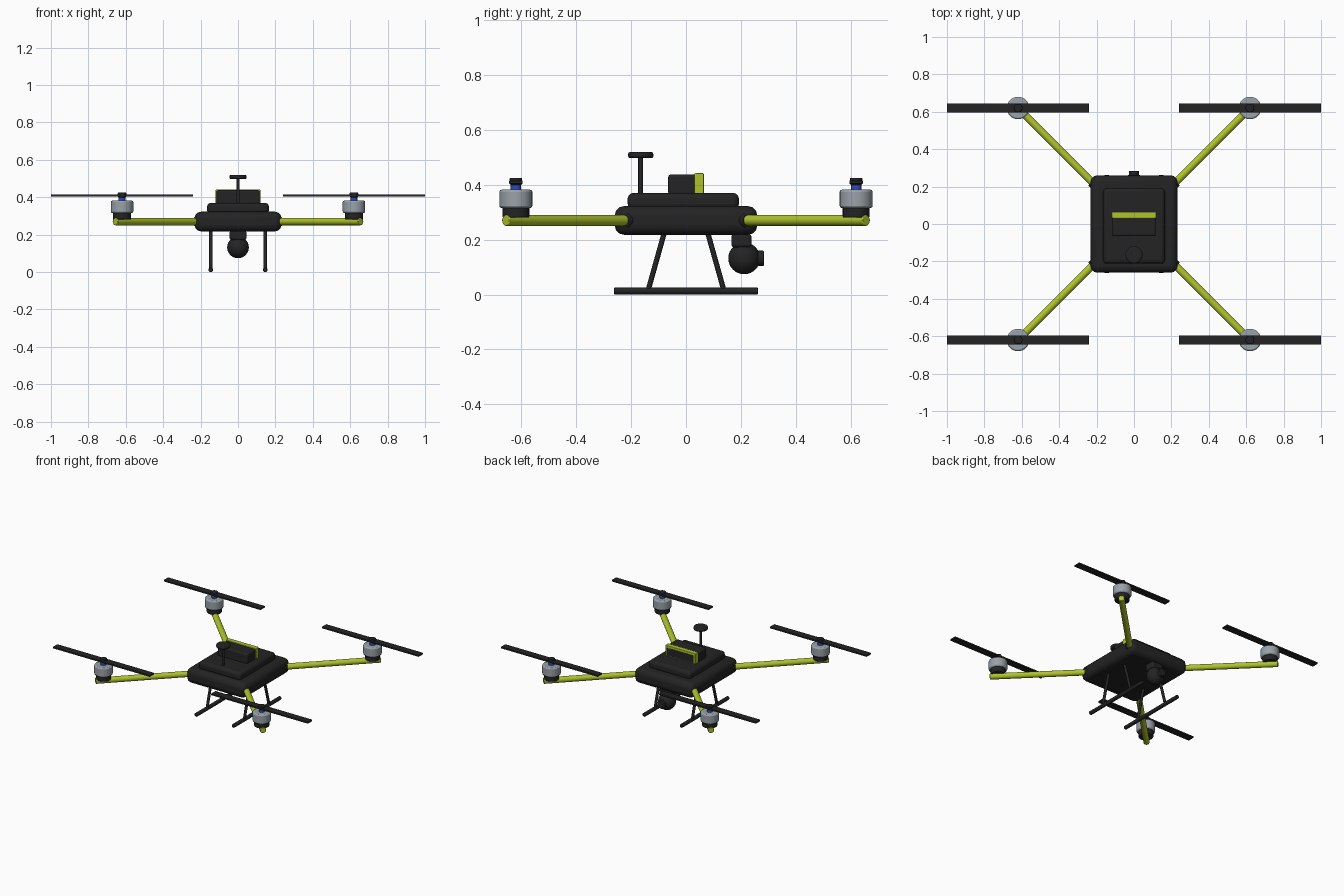
import bpy
from math import pi
from mathutils import Vector

cube = bpy.data.objects.get("Cube")
if cube:
    bpy.data.objects.remove(cube, do_unlink=True)


def material(name, rgb):
    m = bpy.data.materials.new(name)
    m.use_nodes = True
    m.diffuse_color = (*rgb, 1)
    m.node_tree.nodes["Principled BSDF"].inputs["Base Color"].default_value = (*rgb, 1)
    return m


BLACK = material("matte black", (0.017, 0.017, 0.017))
LIME = material("lime", (0.43, 0.55, 0.025))
GREY = material("metal grey", (0.32, 0.36, 0.4))
BLUE = material("blue", (0.025, 0.07, 0.5))


def finish(name, mat, bevel=0, segments=3):
    o = bpy.context.object
    o.name = name
    o.data.materials.append(mat)
    bpy.ops.object.transform_apply(location=False, rotation=False, scale=True)
    bpy.ops.object.shade_smooth_by_angle(angle=0.6)
    if bevel:
        b = o.modifiers.new("Bevel", "BEVEL")
        b.width = bevel
        b.segments = segments
        b.limit_method = "ANGLE"
        b.angle_limit = 0.7
    return o


def box(name, mat, centre, size, bevel=0):
    bpy.ops.mesh.primitive_cube_add(size=1, location=centre)
    bpy.context.object.scale = size
    return finish(name, mat, bevel)


def rod(name, mat, start, end, radius, bevel=0, sides=24):
    a, b = Vector(start), Vector(end)
    d = b - a
    bpy.ops.mesh.primitive_cylinder_add(
        vertices=sides, radius=radius, depth=d.length, location=(a + b) / 2,
        rotation=d.to_track_quat("Z", "Y").to_euler())
    return finish(name, mat, bevel, 2)


def ball(name, mat, centre, radius):
    bpy.ops.mesh.primitive_uv_sphere_add(segments=28, ring_count=16, radius=radius, location=centre)
    return finish(name, mat)


# Body, top cover, battery and strap
box("body", BLACK, (0, 0, 0.27), (0.465, 0.52, 0.105), 0.035)
box("top_cover", BLACK, (0, -0.01, 0.34), (0.33, 0.405, 0.06), 0.02)
box("battery", BLACK, (0, 0, 0.4), (0.232, 0.13, 0.075), 0.01)
box("battery_strap", LIME, (0, 0.048, 0.402), (0.238, 0.034, 0.08), 0.004)

# Antenna mast
rod("mast", BLACK, (0, -0.165, 0.36), (0, -0.165, 0.505), 0.009)
rod("mast_disc", BLACK, (0, -0.165, 0.497), (0, -0.165, 0.519), 0.046, 0.007, 32)

# Arms with motors and propellers
for sx, side in ((-1, "right"), (1, "left")):
    for sy, end in ((-1, "front"), (1, "back")):
        tag = f"{end}_{side}_"
        x, y = sx * 0.62, sy * 0.62

        def stack(name, mat, low, high, radius, bevel=0):
            return rod(tag + name, mat, (x, y, low), (x, y, high), radius, bevel, 32)

        rod(tag + "arm", LIME, (sx * 0.15, sy * 0.15, 0.27),
            (sx * 0.657, sy * 0.657, 0.27), 0.02, 0.003, 16)
        rod(tag + "arm_collar", BLACK, (sx * 0.17, sy * 0.17, 0.27),
            (sx * 0.225, sy * 0.225, 0.27), 0.028, 0.004)
        stack("motor_base", BLACK, 0.28, 0.322, 0.049, 0.005)
        stack("motor_bell", GREY, 0.315, 0.382, 0.06, 0.008)
        stack("motor_shaft", BLUE, 0.375, 0.404, 0.019, 0.006)
        box(tag + "propeller", BLACK, (x, y, 0.409), (0.76, 0.05, 0.012), 0.003)
        stack("propeller_hub", BLACK, 0.4, 0.425, 0.023, 0.004)

    # Landing gear
    lx = sx * 0.146
    rod(side + "_skid", BLACK, (lx, -0.262, 0.013), (lx, 0.262, 0.013), 0.013, 0.003, 16)
    for sy, end in ((-1, "front"), (1, "back")):
        rod(f"{end}_{side}_leg", BLACK, (lx, sy * 0.075, 0.24), (lx, sy * 0.138, 0.015), 0.0095, 0, 16)

# Camera gimbal
box("gimbal_mount", BLACK, (0, 0.202, 0.197), (0.09, 0.072, 0.05), 0.01)
ball("camera_ball", BLACK, (0, 0.212, 0.132), 0.058)
rod("camera_lens", BLACK, (0, 0.24, 0.132), (0, 0.284, 0.132), 0.028, 0.004)
